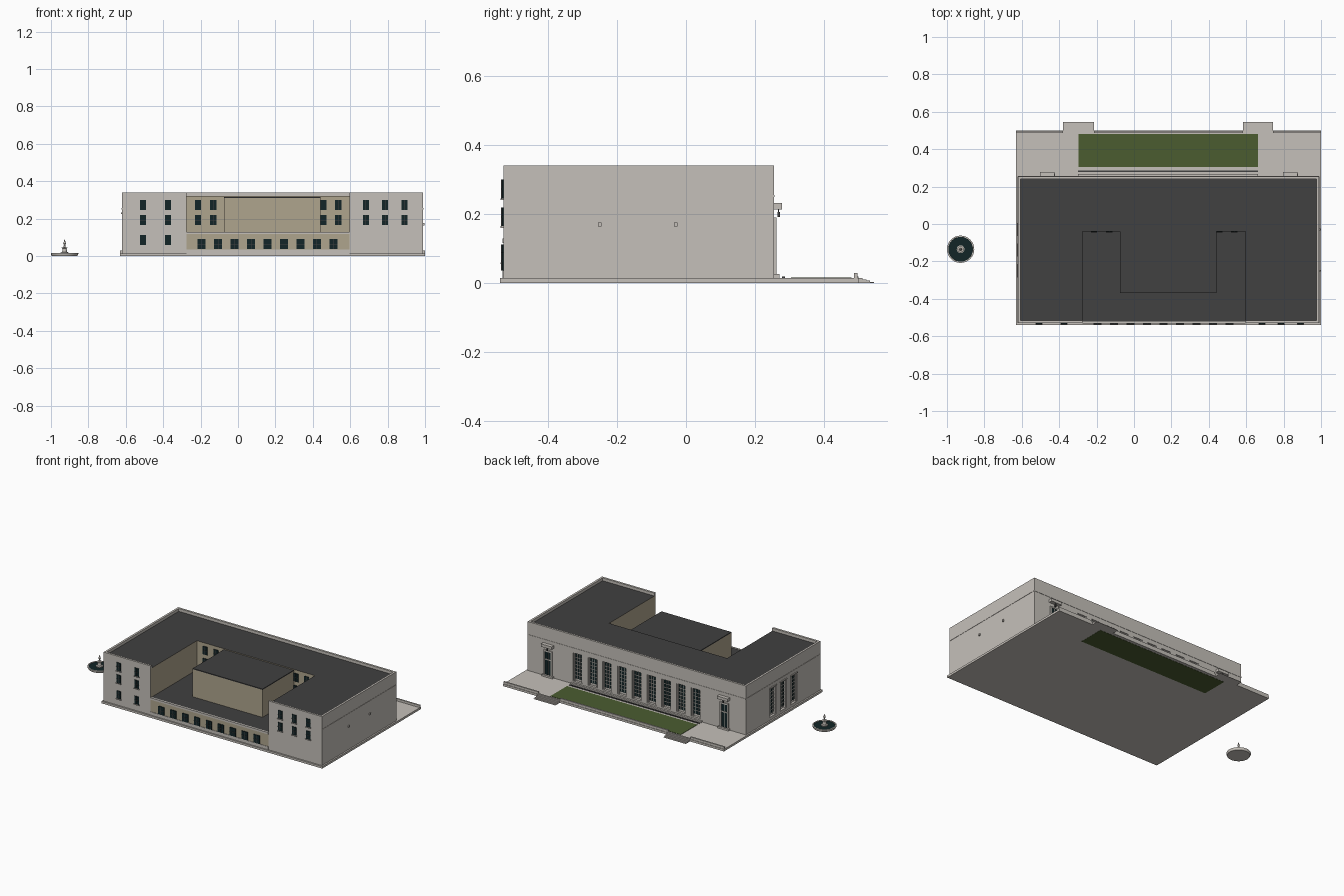
import bpy, bmesh, math

cube = bpy.data.objects.get("Cube")
if cube:
    bpy.data.objects.remove(cube, do_unlink=True)


def material(name, r, g, b):
    m = bpy.data.materials.new(name)
    m.use_nodes = True
    m.diffuse_color = (r, g, b, 1)
    m.node_tree.nodes["Principled BSDF"].inputs["Base Color"].default_value = (r, g, b, 1)
    return m


stone = material("pale stone", .56, .53, .49)
tan = material("tan render", .43, .375, .27)
tar = material("dark roofing", .052, .052, .052)
glass = material("dark glass", .006, .018, .02)
grass = material("lawn green", .07, .107, .03)


def finish(name, bm, *mats):
    bmesh.ops.recalc_face_normals(bm, faces=bm.faces)
    mesh = bpy.data.meshes.new(name)
    bm.to_mesh(mesh)
    bm.free()
    for m in mats:
        mesh.materials.append(m)
    ob = bpy.data.objects.new(name, mesh)
    bpy.context.collection.objects.link(ob)
    return ob


def boxes(name, mat, *bounds):
    """One object of boxes, each given as x0, x1, y0, y1, z0, z1."""
    bm = bmesh.new()
    for x0, x1, y0, y1, z0, z1 in bounds:
        vs = bmesh.ops.create_cube(bm, size=1)["verts"]
        for v in vs:
            v.co.x = x0 if v.co.x < 0 else x1
            v.co.y = y0 if v.co.y < 0 else y1
            v.co.z = z0 if v.co.z < 0 else z1
    return finish(name, bm, mat)


# Building outline and courtyard
W, E, S, N = -.62, .99, -.53, .255
CW, CE, CN = -.275, .595, -.04
BASE, ROOF, TOP, LOW = .015, .322, .341, .13


def on_wall(side, u0, u1, d0, d1, z0, z1):
    """Box on a wall: u runs along it, d is the distance out from it."""
    if side in ("west", "east"):
        xs = sorted((W - d0, W - d1)) if side == "west" else (E + d0, E + d1)
        return (*xs, u0, u1, z0, z1)
    if side == "back":
        ys = (N + d0, N + d1)
    else:
        plane = S if side == "front" else CN
        ys = sorted((plane - d0, plane - d1))
    return (u0, u1, *ys, z0, z1)


# Main U-shaped block
bm = bmesh.new()
outline = [(W, S), (CW, S), (CW, CN), (CE, CN), (CE, S), (E, S), (E, N), (W, N)]
floor = bm.faces.new([bm.verts.new((x, y, BASE)) for x, y in outline])
ext = bmesh.ops.extrude_face_region(bm, geom=[floor])
for v in ext["geom"]:
    if isinstance(v, bmesh.types.BMVert):
        v.co.z = ROOF
bm.normal_update()
for f in bm.faces:
    c = f.calc_center_median()
    if abs(f.normal.z) > .5:
        f.material_index = 2 if c.z > .2 else 0
    elif CW - .01 < c.x < CE + .01 and S + .01 < c.y < CN + .01:
        f.material_index = 1
main_block = finish("main_block", bm, stone, tan, tar)

# Tall recessed window bays on the back and one end
bays = [("back", .184 + .109 * i) for i in range(-4, 5)]
bays += [("west", y) for y in (-.03, -.14, -.25)]
cuts, panes, bars, frames = [], [], [], []
for side, u in bays:
    cuts.append(on_wall(side, u - .035, u + .035, -.016, .02, .035, .222))
    panes.append(on_wall(side, u - .025, u + .025, -.017, -.012, .05, .215))
    for s in (-1, 1):
        frames.append(on_wall(side, u + s * .029 - .003, u + s * .029 + .003, -.016, -.004, .035, .222))
    for k in (-.009, .009):
        bars.append(on_wall(side, u + k - .0015, u + k + .0015, -.013, -.009, .05, .215))
    for k in range(1, 7):
        z = .05 + k * .0236
        bars.append(on_wall(side, u - .025, u + .025, -.013, -.009, z - .0015, z + .0015))
cutter = boxes("bay_cutter", stone, *cuts)
cutter.hide_render = True
cutter.hide_set(True)
cutter.display_type = "WIRE"
mod = main_block.modifiers.new("bays", "BOOLEAN")
mod.operation, mod.solver, mod.object = "DIFFERENCE", "EXACT", cutter
bpy.context.view_layer.update()
evaluated = main_block.evaluated_get(bpy.context.evaluated_depsgraph_get())
main_block.data = bpy.data.meshes.new_from_object(evaluated)
main_block.modifiers.clear()
bpy.data.objects.remove(cutter, do_unlink=True)
boxes("bay_glass", glass, *panes)
boxes("bay_frames", stone, *frames)
boxes("bay_glazing_bars", stone, *bars)
boxes("end_lintels", stone, *[on_wall("west", y - .035, y + .035, 0, .005, .224, .232) for s, y in bays if s == "west"])

# Parapet along the outer edges
P = .014
boxes("parapet", stone, (W, W + P, S, N, ROOF, TOP), (E - P, E, S, N, ROOF, TOP),
      (W + P, E - P, N - P, N, ROOF, TOP),
      (W + P, CW, S, S + P, ROOF, TOP), (CE, E - P, S, S + P, ROOF, TOP))

# Thin string course
boxes("string_course", stone, on_wall("back", W, E, 0, .002, .25, .256),
      on_wall("west", S, N, 0, .002, .25, .256), on_wall("east", S, N, 0, .002, .25, .256))

# Low front range filling the courtyard, with the hall block on it
boxes("low_range", tan, (CW, CE, S + .001, CN, BASE, .117))
boxes("low_plinth", stone, (CW, CE, S - .002, S + .004, BASE, .036))
boxes("low_cornice", stone, (CW, CE, S - .002, S + .01, .117, LOW))
boxes("low_roof", tar, (CW, CE, S + .01, CN, .117, LOW - .002))
boxes("hall_block", tan, (-.075, .44, -.37, CN, LOW - .002, .311))
boxes("hall_roof", tar, (-.075, .44, -.37, CN, .311, .317))

# Ordinary windows
windows = []
rows = [(.246, .3), (.165, .219), (.06, .112)]
for x in (-.508, -.374):
    windows += [("front", x, .032, *r) for r in rows]
for x in (.684, .787, .891):
    windows += [("front", x, .032, *r) for r in rows[:2]]
for x in (-.214, -.132, .457, .536):
    windows += [("court", x, .034, *r) for r in rows[:2]]
windows += [("front", -.194 + .088 * i, .043, .037, .091) for i in range(9)]
boxes("window_glass", glass, *[on_wall(s, x - w / 2, x + w / 2, -.002, .004, a, b)
                               for s, x, w, a, b in windows])
mullions = []
for s, x, w, a, b in windows:
    mid = (a + b) / 2
    mullions.append(on_wall(s, x - .001, x + .001, .003, .006, a, b))
    mullions.append(on_wall(s, x - w / 2, x + w / 2, .003, .006, mid - .001, mid + .001))
boxes("window_mullions", tar, *mullions)
boxes("window_sills", stone, *[on_wall(s, x - w / 2 - .003, x + w / 2 + .003, 0, .008, a - .005, a)
                               for s, x, w, a, b in windows if s == "front" and a > .05])

# Back entrances with canopies and hanging lamps
for label, x in (("right", -.463), ("left", .836)):
    boxes(label + "_door", glass, on_wall("back", x - .022, x + .022, -.002, .003, .026, .125))
    boxes(label + "_door_frame", stone,
          on_wall("back", x - .031, x - .022, 0, .008, BASE, .19),
          on_wall("back", x + .022, x + .031, 0, .008, BASE, .19),
          on_wall("back", x - .031, x + .031, 0, .008, .18, .19),
          on_wall("back", x - .022, x + .022, 0, .006, .125, .132),
          on_wall("back", x - .0015, x + .0015, 0, .005, .026, .18))
    boxes(label + "_transom", glass, on_wall("back", x - .022, x + .022, -.002, .003, .132, .18))
    boxes(label + "_canopy", stone, on_wall("back", x - .039, x + .039, 0, .024, .213, .232))
    boxes(label + "_lamp", tar, on_wall("back", x - .004, x + .004, .01, .017, .192, .206),
          on_wall("back", x - .001, x + .001, .012, .015, .2, .214))
    boxes(label + "_doorstep", stone, on_wall("back", x - .04, x + .04, 0, .016, BASE, .026))

# Small wall lamps on the plain end
boxes("end_lamps", stone, *[on_wall("east", y - .005, y + .005, 0, .007, .164, .176) for y in (-.25, -.03)])

# Terrace, lawn, dark channel and low boundary wall
boxes("terrace", stone, (-.63, 1, -.54, .5, .001, BASE))
boxes("lawn", grass, (-.297, .664, .305, .48, 0, BASE + .002))
boxes("channel", tar, (-.3, .664, .279, .287, BASE, BASE + .004))
boxes("facade_step", stone, (-.3, .664, N, .268, BASE, .024))
gaps = [(-.38, -.215), (.582, .742)]
edges = [-.63] + [x for g in gaps for x in g] + [1]
boxes("boundary_wall", stone, *[(a, b, .487, .497, BASE, .03)
                                for a, b in zip(edges[::2], edges[1::2])])

# Shallow steps down from the terrace
for i, (a, b) in enumerate(gaps):
    boxes(f"terrace_steps_{i + 1}", stone, *[(a, b, .49, .501 + .011 * k, .001, .019 - .004 * k) for k in range(5)])


def lathe(name, mat, profile, x, y, sides=32):
    """Spin a radius/height profile around a vertical axis."""
    bm = bmesh.new()
    vs = [bm.verts.new((r, 0, z)) for r, z in profile]
    es = [bm.edges.new(p) for p in zip(vs, vs[1:])]
    bmesh.ops.spin(bm, geom=vs + es, cent=(0, 0, 0), axis=(0, 0, 1),
                   angle=math.tau, steps=sides, use_duplicate=False)
    bmesh.ops.remove_doubles(bm, verts=bm.verts, dist=1e-5)
    ob = finish(name, bm, mat)
    ob.location = (x, y, 0)
    bpy.context.view_layer.objects.active = ob
    ob.select_set(True)
    bpy.ops.object.shade_smooth_by_angle(angle=math.radians(35))
    ob.select_set(False)


# Fountain
FX, FY = -.927, -.135
lathe("fountain_basin", stone, [(0, 0), (.068, 0), (.073, .01), (.073, .016), (.066, .016), (.065, .009), (0, .009)], FX, FY)
lathe("fountain_water", glass, [(.066, .009), (.066, .013), (0, .013)], FX, FY)
lathe("fountain_pedestal", stone, [(.021, .012), (.021, .019), (.013, .022), (.011, .04), (.017, .045),
                                   (.006, .047), (.004, .06), (.008, .068), (.004, .078), (0, .092)], FX, FY, 16)
